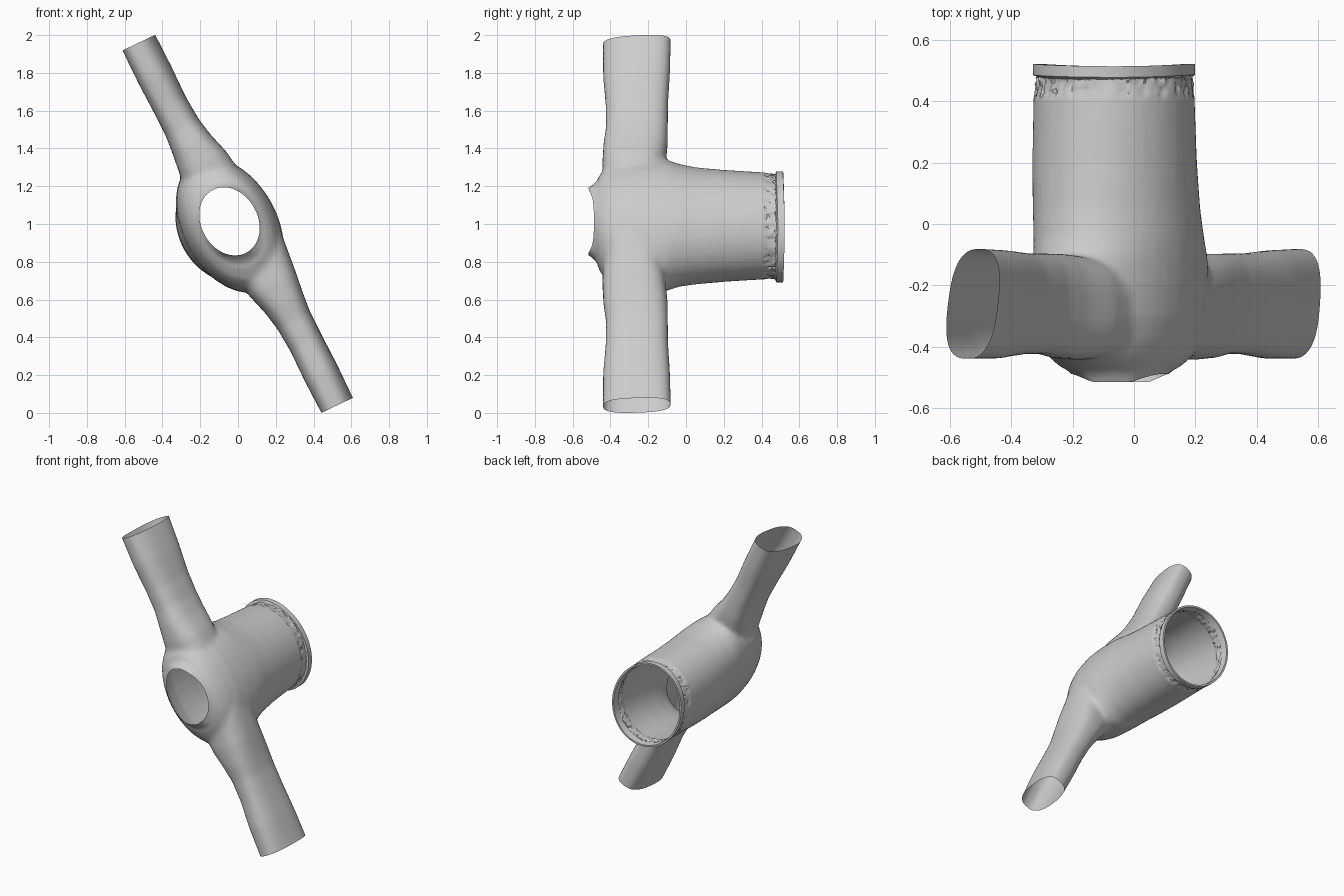
import bpy, bmesh, math, random
from mathutils import Vector

if "Cube" in bpy.data.objects:
    bpy.data.objects.remove(bpy.data.objects["Cube"])

random.seed(4)
ACROSS = Vector((0.876, 0, 0.48))     # across the arms
ALONG = Vector((-0.48, 0, 0.876))     # up the arms
YDIR = Vector((0, 1, 0))


def section(center, u, v, a, b, power=2.0, n=40):
    """Superellipse loop of points around a centre."""
    pts = []
    for i in range(n):
        t = 2 * math.pi * i / n
        c, s = math.cos(t), math.sin(t)
        pts.append(center + u * a * math.copysign(abs(c) ** (2 / power), c)
                   + v * b * math.copysign(abs(s) ** (2 / power), s))
    return pts


def loft(bm, loops, closed=False):
    """Skin a list of loops; cap both ends unless the list wraps round."""
    rings = [[bm.verts.new(p) for p in loop] for loop in loops]
    n = len(rings[0])
    pairs = list(zip(rings, rings[1:])) + ([(rings[-1], rings[0])] if closed else [])
    for r, q in pairs:
        for i in range(n):
            bm.faces.new((r[i], r[(i + 1) % n], q[(i + 1) % n], q[i]))
    if not closed:
        bm.faces.new(rings[0])
        bm.faces.new(rings[-1])


def add_object(name, bm):
    bmesh.ops.recalc_face_normals(bm, faces=bm.faces[:])
    mesh = bpy.data.meshes.new(name)
    bm.to_mesh(mesh)
    bm.free()
    ob = bpy.data.objects.new(name, mesh)
    bpy.context.collection.objects.link(ob)
    return ob


def shade(ob, angle):
    bpy.ops.object.select_all(action='DESELECT')
    ob.select_set(True)
    bpy.context.view_layer.objects.active = ob
    bpy.ops.object.shade_smooth_by_angle(angle=math.radians(angle))


bm = bmesh.new()

# Main barrel: y, centre x, centre z, half width across, half height along
barrel = [(0.58, -0.065, 0.985, 0.248, 0.29), (0.40, -0.065, 0.99, 0.254, 0.293),
          (0.20, -0.063, 0.99, 0.256, 0.308), (0.05, -0.057, 0.99, 0.256, 0.325),
          (-0.04, -0.05, 0.993, 0.255, 0.345), (-0.11, -0.045, 0.993, 0.252, 0.375),
          (-0.20, -0.042, 0.993, 0.25, 0.385), (-0.30, -0.042, 0.993, 0.244, 0.382),
          (-0.38, -0.043, 0.995, 0.226, 0.36), (-0.43, -0.045, 1.0, 0.205, 0.32),
          (-0.463, -0.045, 1.008, 0.177, 0.26), (-0.48, -0.045, 1.013, 0.154, 0.20),
          (-0.50, -0.045, 1.015, 0.139, 0.168), (-0.58, -0.045, 1.015, 0.139, 0.168)]
loft(bm, [section(Vector((x, y, z)), ACROSS, ALONG, a, b) for y, x, z, a, b in barrel])

# Flattened arms: x, z, y centre, half thickness, half depth; second is turned 180 degrees
arm = [(-0.07, 1.10, -0.285, 0.17, 0.15), (-0.185, 1.32, -0.275, 0.138, 0.168),
       (-0.245, 1.42, -0.267, 0.113, 0.17), (-0.295, 1.51, -0.26, 0.098, 0.164),
       (-0.36, 1.63, -0.26, 0.093, 0.165), (-0.44, 1.79, -0.262, 0.095, 0.177),
       (-0.525, 1.96, -0.26, 0.09, 0.18), (-0.58, 2.07, -0.26, 0.09, 0.18)]
for s, skew in ((1, 0.14), (-1, 0.08)):
    loft(bm, [section(Vector((s * x, y, 1 + s * (z - 1))), ACROSS,
                      YDIR + ACROSS * skew * max(0, (z - 1.4) / 0.6), t, d, 2.7)
              for x, z, y, t, d in arm])
raw = add_object("raw_joint", bm)

# Fuse barrel and arms into one softly blended skin
rm = raw.modifiers.new("Fuse", 'REMESH')
rm.mode = 'VOXEL'
rm.voxel_size = 0.015
sm = raw.modifiers.new("Soften", 'SMOOTH')
sm.factor = 0.5
sm.iterations = 5
bm = bmesh.new()
bm.from_object(raw, bpy.context.evaluated_depsgraph_get())
bpy.data.objects.remove(raw)

# Cut the four ends open
cuts = [((-0.525, 0, 1.96), (-0.43, 0, 0.9)), ((0.525, 0, 0.04), (0.43, 0, -0.9)),
        ((0, 0.476, 0), (0, 1, 0)), ((0, -0.488, 0), (0, -1, 0))]
for co, no in cuts:
    bmesh.ops.bisect_plane(bm, geom=bm.verts[:] + bm.edges[:] + bm.faces[:],
                           plane_co=co, plane_no=no, clear_outer=True)

# Saddle-shaped front rim and ragged edge next to the collar
for v in bm.verts:
    if v.co.y < -0.47:
        k = min(1, (-0.47 - v.co.y) / 0.018)
        v.co.y -= k * 0.027 * min(1, ((v.co.z - 1.015) / 0.165) ** 4)
    elif v.co.y > 0.42:
        pull = 1 - random.uniform(0, 0.045)
        v.co.x = -0.065 + (v.co.x + 0.065) * pull
        v.co.z = 0.985 + (v.co.z - 0.985) * pull
        v.co.y += random.uniform(-0.005, 0.005)
shade(add_object("pipe_joint", bm), 40)

# Thin collar around the back opening, slightly wavy
bm = bmesh.new()
loops = []
for y, inset in ((0.482, 0), (0.518, 0), (0.518, 0.012), (0.474, 0.018)):
    loop = section(Vector((-0.065, y, 0.985)), ACROSS, ALONG,
                   0.251 - inset, 0.306 - inset, n=64)
    for p in loop:
        p.y += 0.004 * math.cos(2 * math.atan2(p.z - 0.985, p.x + 0.065))
    loops.append(loop)
loft(bm, loops, closed=True)
shade(add_object("back_collar", bm), 35)
